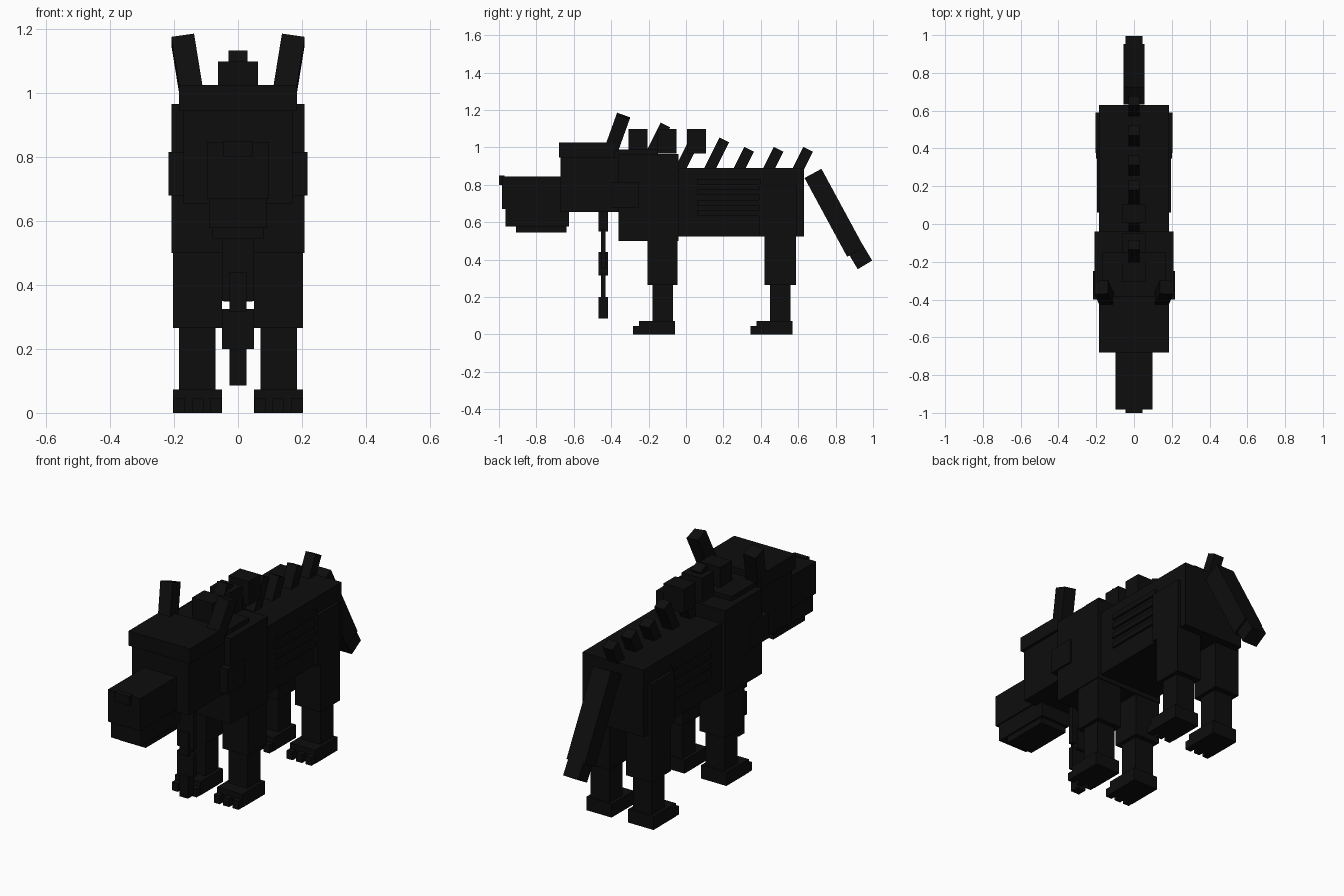
import bpy, math
from mathutils import Vector, Matrix

if "Cube" in bpy.data.objects:
    bpy.data.objects.remove(bpy.data.objects["Cube"])

black = bpy.data.materials.new("near_black")
black.diffuse_color = (0.004, 0.004, 0.004, 1)
black.use_nodes = True
black.node_tree.nodes["Principled BSDF"].inputs["Base Color"].default_value = black.diffuse_color


def finish(obj, name):
    obj.name = name
    obj.data.materials.append(black)
    return obj


def box(name, x, y, z):
    """Box from (min, max) ranges on each axis."""
    bpy.ops.mesh.primitive_cube_add(size=1)
    o = bpy.context.object
    lo, hi = Vector((x[0], y[0], z[0])), Vector((x[1], y[1], z[1]))
    o.data.transform(Matrix.Translation((lo + hi) / 2) @ Matrix.Diagonal((*(hi - lo), 1)))
    return finish(o, name)


def mid(name, half, y, z):
    return box(name, (-half, half), y, z)


def pair(name, x, y, z):
    box("left_" + name, x, y, z)
    box("right_" + name, (-x[1], -x[0]), y, z)


def bar(name, a, b, wx, wy):
    """Square bar running from point a to point b."""
    a, b = Vector(a), Vector(b)
    d = (b - a).normalized()
    side = (Vector((1, 0, 0)) - d * d.x).normalized()
    rot = Matrix((side, d.cross(side), d)).transposed().to_4x4()
    bpy.ops.mesh.primitive_cube_add(size=1)
    o = bpy.context.object
    o.data.transform(Matrix.Translation((a + b) / 2) @ rot @ Matrix.Diagonal((wx, wy, (b - a).length, 1)))
    return finish(o, name)


# Torso
mid("body", 0.185, (-0.05, 0.63), (0.525, 0.89))
mid("chest", 0.208, (-0.36, -0.04), (0.50, 0.965))
mid("neck", 0.17, (-0.42, -0.15), (0.655, 0.99))

# Rib ridges along the flanks
for i in range(4):
    z = 0.635 + i * 0.055
    pair(f"rib_{i + 1}", (0.18, 0.196), (0.06, 0.40), (z, z + 0.03))

# Head, brow cap, muzzle and nose
mid("head", 0.17, (-0.67, -0.36), (0.655, 0.95))
mid("brow_cap", 0.185, (-0.68, -0.38), (0.945, 1.025))
mid("upper_muzzle", 0.097, (-0.983, -0.62), (0.67, 0.845))
mid("lower_muzzle", 0.09, (-0.965, -0.625), (0.578, 0.672))
mid("chin", 0.08, (-0.91, -0.64), (0.545, 0.58))
mid("nose", 0.045, (-1.0, -0.97), (0.80, 0.85))
pair("cheek_plate", (0.16, 0.217), (-0.40, -0.25), (0.68, 0.815))
for s, side in ((1, "left"), (-1, "right")):
    bar(side + "_ear", (s * 0.145, -0.397, 0.995), (s * 0.173, -0.335, 1.168), 0.072, 0.075)

# Mane blocks and leaning spikes on the back
for i, y in enumerate((-0.307, -0.153, 0.005)):
    mid(f"mane_block_{i + 1}", 0.062, (y, y + 0.102), (0.968, 1.098))
for i in range(6):
    y = -0.20 + i * 0.1575
    z = 0.94 if i == 0 else 0.86
    h = 0.18 if i < 3 else 0.13
    bar(f"back_spike_{i + 1}", (0, y, z), (0, y + h / 2, z + h), 0.06, 0.057)

# Tail
bar("tail", (0, 0.679, 0.861), (0, 0.907, 0.44), 0.11, 0.103)
bar("tail_tip", (0, 0.88, 0.50), (0, 0.957, 0.372), 0.09, 0.09)

# Legs, feet and toes; y is the front of each upper leg
for name, y, depth, top in (("front", -0.205, 0.16, 0.55), ("hind", 0.42, 0.168, 0.56)):
    c = y + depth / 2
    pair(name + "_upper_leg", (0.05, 0.203), (y, y + depth), (0.265, top))
    pair(name + "_lower_leg", (0.07, 0.184), (c - 0.055, c + 0.055), (0.06, 0.27))
    pair(name + "_foot", (0.05, 0.203), (c - 0.127, c + 0.066), (0, 0.073))
    for t in range(3):
        x = 0.052 + t * 0.0565
        pair(f"{name}_toe_{t + 1}", (x, x + 0.036), (c - 0.158, c - 0.12), (0, 0.045))
pair("haunch", (0.17, 0.203), (0.39, 0.59), (0.525, 0.80))

# Hanging chain of alternating links
for i, z in enumerate(((0.085, 0.20), (0.315, 0.44), (0.55, 0.66))):
    mid(f"chain_block_{i + 1}", 0.026, (-0.469, -0.417), z)
for i, z in enumerate(((0.20, 0.325), (0.35, 0.56))):
    mid(f"chain_flat_link_{i + 1}", 0.05, (-0.455, -0.431), z)
